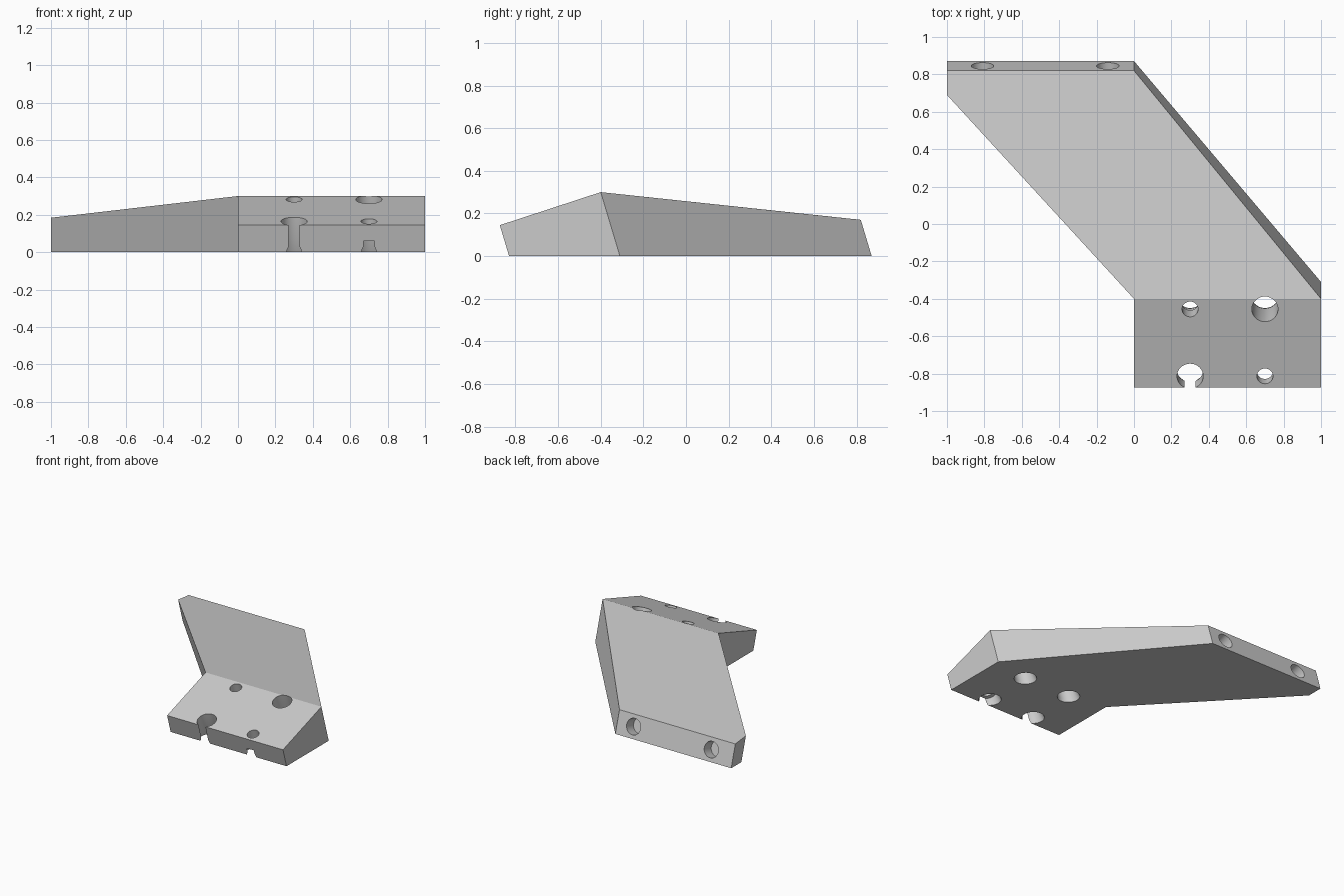
import bpy, bmesh, math
from mathutils import Vector

cube = bpy.data.objects.get("Cube")
if cube:
    bpy.data.objects.remove(cube, do_unlink=True)

# Plain grey material
grey = bpy.data.materials.new("plain grey")
grey.use_nodes = True
colour = (0.6, 0.6, 0.6, 1.0)
grey.diffuse_color = colour
grey.node_tree.nodes["Principled BSDF"].inputs["Base Color"].default_value = colour


def make_object(name, bm):
    bmesh.ops.recalc_face_normals(bm, faces=bm.faces)
    mesh = bpy.data.meshes.new(name)
    bm.to_mesh(mesh)
    bm.free()
    mesh.materials.append(grey)
    obj = bpy.data.objects.new(name, mesh)
    bpy.context.collection.objects.link(obj)
    return obj


def lathe(name, profile, base, axis, sides=48):
    """Closed round cutter from (radius, distance) pairs along an axis."""
    bm = bmesh.new()
    rings = []
    for radius, dist in profile:
        rings.append([bm.verts.new((radius * math.cos(a), radius * math.sin(a), dist))
                      for a in (math.tau * i / sides for i in range(sides))])
    for low, high in zip(rings, rings[1:]):
        for i in range(sides):
            j = (i + 1) % sides
            bm.faces.new((low[i], low[j], high[j], high[i]))
    bm.faces.new(rings[0])
    bm.faces.new(rings[-1])
    obj = make_object(name, bm)
    obj.rotation_mode = 'QUATERNION'
    obj.rotation_quaternion = Vector(axis).to_track_quat('Z', 'Y')
    obj.location = base
    obj.hide_render = True
    return obj


# Bracket body: sloped mounting pad joined to a slanted arm
points = {
    "pad_low_r": (0, -0.83, 0), "pad_low_l": (1, -0.83, 0),
    "pad_top_r": (0, -0.8735, 0.145), "pad_top_l": (1, -0.8735, 0.145),
    "ridge_r": (0, -0.4, 0.3), "ridge_l": (1, -0.4, 0.3),
    "foot_r": (0, -0.31, 0), "foot_l": (1, -0.31, 0),
    "side_top": (-1, 0.69, 0.184), "side_low": (-1, 0.745, 0),
    "end_top_r": (-1, 0.82, 0.17), "end_low_r": (-1, 0.871, 0),
    "end_top_l": (0, 0.82, 0.17), "end_low_l": (0, 0.871, 0),
}
panels = [
    "pad_low_r pad_low_l pad_top_l pad_top_r",
    "pad_top_r pad_top_l ridge_l ridge_r",
    "pad_low_l foot_l ridge_l pad_top_l",
    "pad_low_r pad_top_r ridge_r foot_r",
    "ridge_r ridge_l end_top_l end_top_r side_top",
    "foot_l end_low_l end_top_l ridge_l",
    "foot_r ridge_r side_top side_low",
    "side_low side_top end_top_r end_low_r",
    "end_low_l end_low_r end_top_r end_top_l",
    "pad_low_r foot_r side_low end_low_r end_low_l foot_l pad_low_l",
]
bm = bmesh.new()
corner = {name: bm.verts.new(co) for name, co in points.items()}
for panel in panels:
    bm.faces.new([corner[name] for name in panel.split()])
bracket = make_object("angled_bracket", bm)

# Pad holes: flared bores from below, either wide or narrow at the top
flare = [(0.088, -0.05), (0.07, 0.05)]
tilt = (0, -0.3, 1)
cutters = []
for x, y, step in ((0.3, -0.764, None), (0.7, -0.764, 0.08),
                   (0.3, -0.371, 0.17), (0.7, -0.371, None)):
    if step:
        profile = flare + [(0.07, step), (0.043, step), (0.043, 0.5)]
    else:
        profile = flare + [(0.07, 0.5)]
    cutters.append(lathe("pad_hole_cutter", profile, (x, y, 0), tilt))

# Blind holes in the rear end face
for x in (-0.81, -0.14):
    cutters.append(lathe("end_hole_cutter", [(0.06, -0.09), (0.06, 0.1)],
                         (x, 0.8455, 0.085), (0, 0.17, 0.051)))

# Cut the holes and drop the cutters
bpy.ops.object.select_all(action='DESELECT')
bpy.context.view_layer.objects.active = bracket
bracket.select_set(True)
for cutter in cutters:
    mod = bracket.modifiers.new("hole", 'BOOLEAN')
    mod.operation = 'DIFFERENCE'
    mod.solver = 'EXACT'
    mod.object = cutter
    bpy.ops.object.modifier_apply(modifier=mod.name)
    bpy.data.objects.remove(cutter, do_unlink=True)
bpy.ops.object.shade_smooth_by_angle(angle=math.radians(12))
